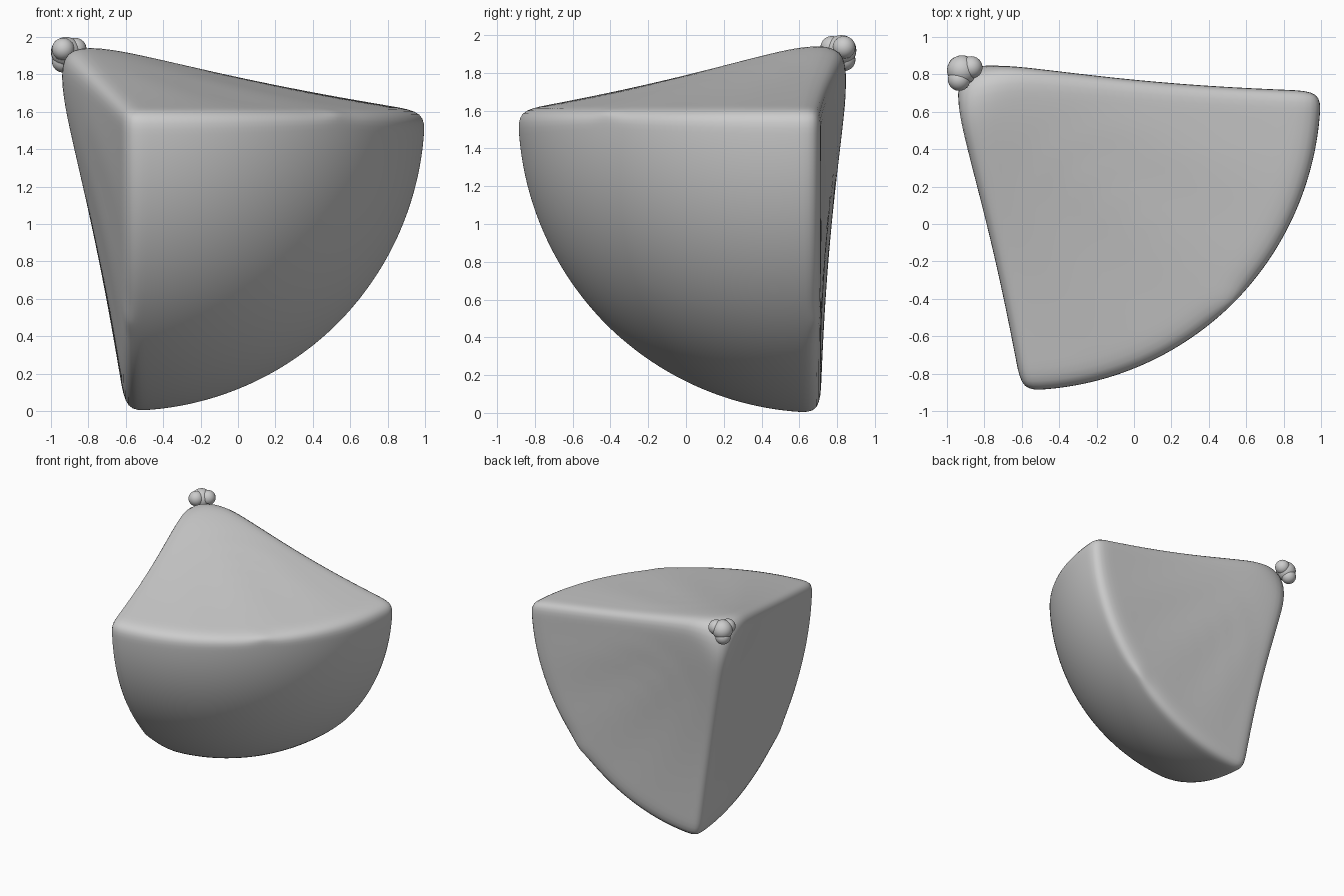
import bpy, bmesh, math
from mathutils import Vector

if "Cube" in bpy.data.objects:
    bpy.data.objects.remove(bpy.data.objects["Cube"])

CENTRE = Vector((-0.6, 0.71, 1.6))    # centre of the spherical outer face
RADIUS = 1.605
APEX = Vector((-1.03, 0.895, 2.03))   # point where the three gathered sides meet
INWARD = Vector((1, -1, -1)).normalized()
START = 0.075                         # the tip is cut off here


def spread(v):
    return math.tan(v * math.pi / 4)


def cushion_point(co):
    """Map a unit cube to a sphere octant drawn back to a gathered tip."""
    p, q, r = co.x + 0.5, 0.5 - co.y, 0.5 - co.z
    m = max(p, q, r)
    if m < 1e-4:
        return APEX + INWARD * 0.16
    a, b, c = (spread(v / m) for v in (p, q, r))
    outer = CENTRE + RADIUS * Vector((a, -b, -c)).normalized()
    t = START + (1 - START) * m
    pos = APEX.lerp(outer, t)
    # slightly hollow sides with radiating fabric folds
    if m < 0.999:
        low, mid, _ = sorted((a, b, c))
        pair = [v for i, v in enumerate((a, b, c)) if i != (a, b, c).index(low)]
        ang = math.atan2(pair[0], pair[1])
        fold = 0.012 * math.sin(ang * 14) * math.sin(2 * ang)
        pos += INWARD * (0.055 * math.sin(math.pi * m) + fold * math.sin(math.pi * m))
    return pos


# Cushion body
bm = bmesh.new()
bmesh.ops.create_cube(bm, size=1)
bmesh.ops.subdivide_edges(bm, edges=bm.edges[:], cuts=9, use_grid_fill=True)
for v in bm.verts:
    v.co = cushion_point(v.co)
bmesh.ops.recalc_face_normals(bm, faces=bm.faces[:])
for f in bm.faces:
    f.smooth = True
mesh = bpy.data.meshes.new("cushion_body")
bm.to_mesh(mesh)
bm.free()
body = bpy.data.objects.new("cushion_body", mesh)
bpy.context.collection.objects.link(body)
sub = body.modifiers.new("soft_edges", 'SUBSURF')
sub.levels = sub.render_levels = 2

# Knot of small balls at the gathered tip
knot = Vector((-0.92, 0.822, 1.92))
lobes = [(0, 0, 0, 0.08), (0.05, 0.015, 0.015, 0.06),
         (-0.015, -0.05, 0.015, 0.06), (-0.015, 0.015, -0.05, 0.06)]
for i, (x, y, z, rad) in enumerate(lobes):
    bpy.ops.mesh.primitive_uv_sphere_add(segments=24, ring_count=16, radius=rad,
                                         location=knot + Vector((x, y, z)))
    ball = bpy.context.object
    ball.name = f"tip_knot_{i + 1}"
    bpy.ops.object.shade_smooth()
